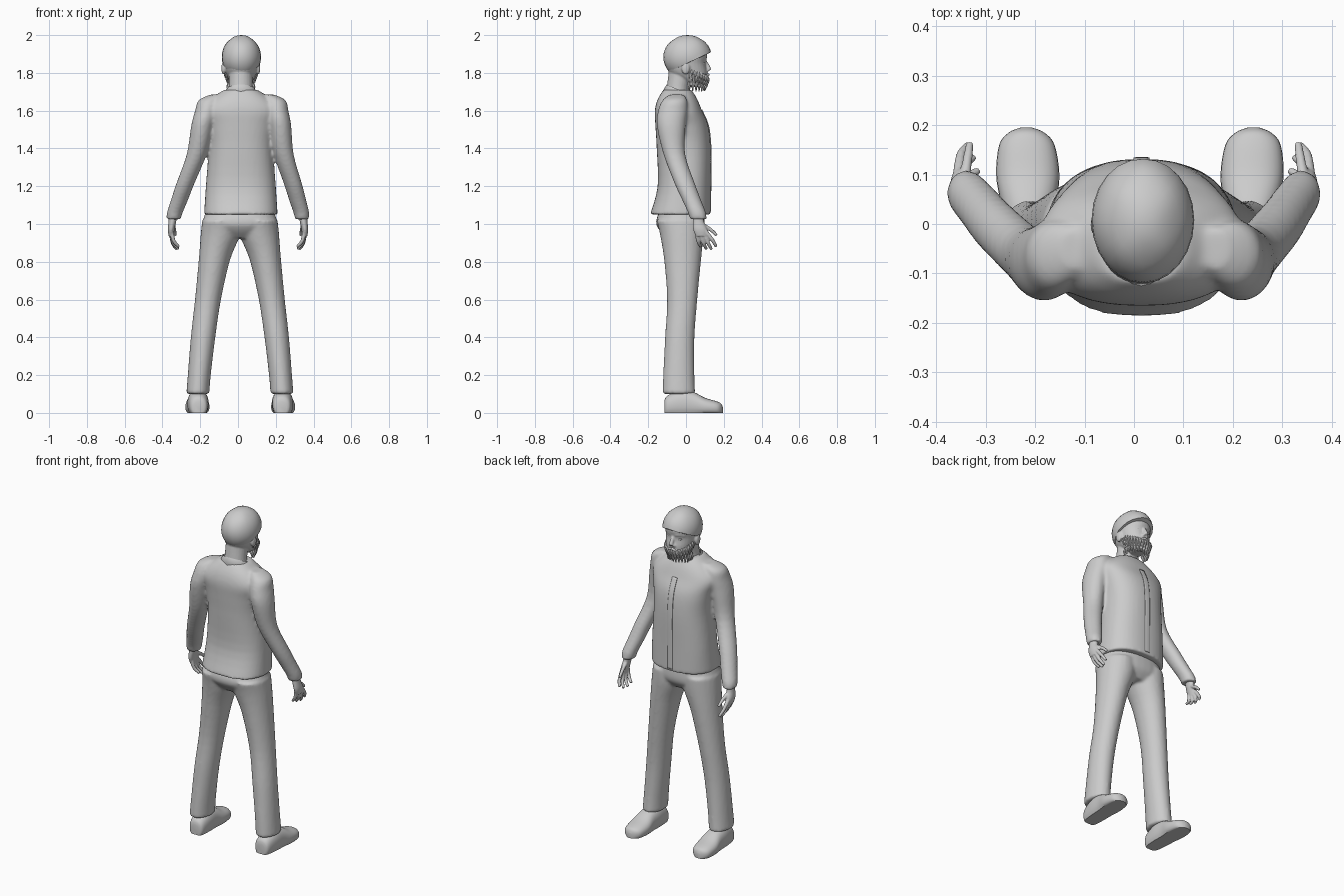
import bpy, bmesh, math, random
from mathutils import Vector, Matrix

random.seed(4)
if "Cube" in bpy.data.objects:
    bpy.data.objects.remove(bpy.data.objects["Cube"])

X, Y, Z = Vector((1, 0, 0)), Vector((0, 1, 0)), Vector((0, 0, 1))
MID = 0.015  # body centre line

grey = bpy.data.materials.new("plain grey")
grey.use_nodes = True
grey.diffuse_color = (0.6, 0.6, 0.6, 1)
grey.node_tree.nodes["Principled BSDF"].inputs["Base Color"].default_value = grey.diffuse_color


def resample(rows, steps):
    """Catmull-Rom interpolation of rows of numbers."""
    out = []
    for i in range(len(rows) - 1):
        a, b = rows[max(i - 1, 0)], rows[i]
        c, d = rows[i + 1], rows[min(i + 2, len(rows) - 1)]
        for k in range(steps):
            t = k / steps
            out.append([0.5 * (2 * q + (r - p) * t + (2 * p - 5 * q + 4 * r - s) * t * t
                               + (3 * q - p - 3 * r + s) * t ** 3)
                        for p, q, r, s in zip(a, b, c, d)])
    return out + [list(rows[-1])]


def loft(bm, rows, axis=None, power=2, sides=24, steps=4, floor=False):
    """Skin rings (x, y, z, rx, ry); without an axis the rings follow the path."""
    rows = resample(rows, steps)
    pts = [Vector(r[:3]) for r in rows]
    rings = []
    for i, row in enumerate(rows):
        ax = axis or (pts[min(i + 1, len(pts) - 1)] - pts[max(i - 1, 0)]).normalized()
        u = (X - ax * X.dot(ax)).normalized()
        v = ax.cross(u)
        ring = []
        for k in range(sides):
            c, s = math.cos(math.tau * k / sides), math.sin(math.tau * k / sides)
            p = pts[i] + u * math.copysign(abs(c) ** (2 / power), c) * row[3] \
                + v * math.copysign(abs(s) ** (2 / power), s) * row[4]
            if floor:
                p.z = max(p.z, 0)
            ring.append(bm.verts.new(p))
        rings.append(ring)
    for a, b in zip(rings, rings[1:]):
        for k in range(sides):
            n = (k + 1) % sides
            bm.faces.new((a[k], a[n], b[n], b[k]))
    bm.faces.new(rings[0][::-1])
    bm.faces.new(rings[-1])


def tube(bm, path, r0, r1, sides=10, steps=3):
    n = len(path) - 1
    radii = [r0 + (r1 - r0) * i / n for i in range(n + 1)]
    loft(bm, [(*p, r, r) for p, r in zip(path, radii)], None, 2, sides, steps)


def ball(bm, centre, size):
    bmesh.ops.create_uvsphere(bm, u_segments=24, v_segments=16, radius=1,
                              matrix=Matrix.Translation(centre) @ Matrix.Diagonal((*size, 1)))


def finish(name, bm, voxel=0, smooth=0, angle=50):
    bmesh.ops.recalc_face_normals(bm, faces=bm.faces)
    mesh = bpy.data.meshes.new(name)
    bm.to_mesh(mesh)
    bm.free()
    mesh.materials.append(grey)
    ob = bpy.data.objects.new(name, mesh)
    bpy.context.collection.objects.link(ob)
    bpy.ops.object.select_all(action='DESELECT')
    ob.select_set(True)
    bpy.context.view_layer.objects.active = ob
    bpy.ops.object.shade_smooth_by_angle(angle=math.radians(angle))
    if voxel:
        fuse = ob.modifiers.new("fuse", 'REMESH')
        fuse.mode, fuse.voxel_size, fuse.use_smooth_shade = 'VOXEL', voxel, True
        relax = ob.modifiers.new("relax", 'SMOOTH')
        relax.factor, relax.iterations = 0.5, smooth
    return ob


# shirt: torso and both sleeves fused together
bm = bmesh.new()
torso = [(1.05, -.03, .195, .16), (1.2, -.01, .185, .14), (1.4, -.012, .172, .143),
         (1.52, -.022, .185, .14), (1.6, -.04, .205, .125), (1.66, -.045, .16, .105),
         (1.71, -.045, .09, .075)]
loft(bm, [(MID, y, z, rx, ry) for z, y, rx, ry in torso], Z, 2.4, 40)
sleeve = [(1.685, .14, -.05, .03, .04), (1.655, .175, -.06, .055, .065), (1.6, .187, -.07, .06, .078),
          (1.52, .205, -.078, .06, .076), (1.37, .23, -.062, .053, .058), (1.21, .286, -.005, .048, .054),
          (1.12, .315, .033, .045, .05), (1.06, .335, .058, .042, .048), (1.025, .34, .065, .037, .044)]
for side in (-1, 1):
    loft(bm, [(side * x + .036 * (z - 1.05), y, z, rx, ry) for z, x, y, rx, ry in sleeve], Z)
shirt = finish("shirt", bm, .009, 6)

# trousers: hips and two legs
bm = bmesh.new()
hips = [(1.12, -.015, .16, .1), (1.02, -.03, .195, .128), (.97, -.025, .185, .118), (.925, -.02, .1, .08)]
loft(bm, [(.01, y, z, rx, ry) for z, y, rx, ry in hips], Z, 2.3, 32)
leg = [(1.02, .1, -.03, .1, .125), (.94, .104, -.022, .104, .115), (.81, .135, -.018, .083, .098),
       (.6, .169, -.02, .069, .08), (.4, .195, -.033, .065, .078), (.2, .215, -.038, .061, .083),
       (.1, .223, -.038, .061, .087)]
for side in (-1, 1):
    loft(bm, [(.01 + side * x, y, z, rx, ry) for z, x, y, rx, ry in leg], Z)
finish("trousers", bm, .009, 6)

# shoes: rings along the foot, flat underneath
shoe = [(-.115, .025, .06), (-.1, .045, .09), (-.03, .055, .12), (.04, .057, .11),
        (.1, .064, .08), (.16, .056, .062), (.185, .036, .05), (.195, .012, .03)]
for side, label in ((-1, "right"), (1, "left")):
    bm = bmesh.new()
    loft(bm, [(.012 + side * (.224 + .03 * y), y, h * .4, w, h * .6) for y, w, h in shoe],
         Y, 2.3, 28, 4, True)
    finish(label + "_shoe", bm)

# hands: flattened palm with thumb and four curled fingers
fingers = [[(.345, .08, 1.0), (.337, .13, .97), (.332, .163, .94)],
           [(.355, .1, .965), (.35, .14, .915), (.335, .16, .88)],
           [(.355, .088, .96), (.346, .117, .9), (.325, .135, .866)],
           [(.355, .074, .955), (.342, .092, .9), (.315, .108, .868)],
           [(.352, .058, .96), (.34, .064, .91), (.313, .078, .88)]]
palm = [(.342, .065, 1.05, .024, .028), (.348, .066, 1.01, .02, .03),
        (.354, .075, .97, .018, .037), (.354, .082, .935, .013, .03)]
for side, label in ((-1, "right"), (1, "left")):
    bm = bmesh.new()
    loft(bm, [(side * r[0], *r[1:]) for r in palm], Z)
    for path in fingers:
        tube(bm, [(side * x, y, z) for x, y, z in path], .012, .008)
    finish(label + "_hand", bm, .004, 3)

# head, nose, brow and ears on the neck
bm = bmesh.new()
skull = [(1.725, .055, .035, .04), (1.755, .045, .062, .064), (1.8, .013, .08, .1),
         (1.85, 0, .09, .105), (1.9, .002, .094, .11), (1.95, .005, .07, .085)]
loft(bm, [(MID + .002, y, z, rx, ry) for z, y, rx, ry in skull], Z, 2.1, 32)
neck = [(1.62, -.045, .085, .07), (1.7, -.045, .066, .06), (1.76, -.035, .063, .062), (1.82, -.02, .065, .07)]
loft(bm, [(MID, y, z, rx, ry) for z, y, rx, ry in neck], Z)
tube(bm, [(MID, .095, 1.87), (MID, .113, 1.84), (MID, .122, 1.813)], .008, .014)
for side in (-1, 1):
    ball(bm, (MID + side * .013, .11, 1.81), (.009, .011, .008))
    tube(bm, [(MID + side * .012, .101, 1.872), (MID + side * .035, .096, 1.876),
              (MID + side * .06, .076, 1.868)], .009, .007)
    ball(bm, (MID + side * .092, -.002, 1.825), (.011, .022, .034))
finish("head", bm, .005, 3)

# eyes and lips
bm = bmesh.new()
for side in (-1, 1):
    ball(bm, (MID + side * .034, .087, 1.85), (.015, .012, .009))
    ball(bm, (MID, .11, 1.768 + side * .004), (.022, .008, .005))
finish("eyes_and_lips", bm)

# hair: a cap cut by a sloping hairline
bm = bmesh.new()
ball(bm, (MID + .003, .008, 1.882), (.104, .128, .118))
cut = bmesh.ops.bisect_plane(bm, geom=bm.verts[:] + bm.edges[:] + bm.faces[:],
                             plane_co=(0, .13, 1.91), plane_no=(0, -.48, 1), clear_inner=True)
bmesh.ops.holes_fill(bm, edges=[e for e in cut["geom_cut"] if isinstance(e, bmesh.types.BMEdge)])
for v in bm.verts:  # slightly uneven waves
    v.co.z += .0025 * math.sin(60 * v.co.x) * math.cos(50 * v.co.y) * (v.co.z < 1.985)
finish("hair", bm)

# beard and moustache: rows of tapered locks around the jaw
bm = bmesh.new()
for row in range(3):
    count = 19 - 2 * row
    for i in range(count):
        f = 2 * i / (count - 1) - 1
        a = f * math.radians(100)
        out = Vector((math.sin(a), math.cos(a), 0))
        w = 1 - .1 * row
        top = Vector((MID + .073 * w * out.x, .03 + .078 * w * out.y,
                      1.782 - .018 * row + .045 * f * f * (row < 2)))
        drop = random.uniform(.034, .046)
        tube(bm, [top, top + out * .012 - Z * drop * .5, top + out * .007 - Z * drop], .011, .003, 6, 2)
for side in (-1, 1):
    tube(bm, [(MID, .116, 1.79), (MID + side * .02, .113, 1.784), (MID + side * .04, .099, 1.762)],
         .008, .004, 8)
finish("beard", bm)

# collar: folded band, open and pointed at the front
bm = bmesh.new()
inner, fold, outer = [], [], []
for i in range(33):
    f = i / 16 - 1
    a = f * math.radians(168)
    d = Vector((math.sin(a), -math.cos(a), 0))
    low = .5 - .5 * math.cos(a)
    tip = max(0, abs(f) - .7) * .16
    for ring, r, z in ((inner, .068, 1.7), (fold, .075, 1.735), (outer, .106, 1.69 - tip)):
        ring.append(bm.verts.new((MID + d.x * r, -.043 + d.y * r * .8 + low * (r - .06) * .5, z - .055 * low)))
for a, b in ((inner, fold), (fold, outer)):
    for k in range(32):
        bm.faces.new((a[k], a[k + 1], b[k + 1], b[k]))
collar = finish("collar", bm, angle=80)
thick = collar.modifiers.new("cloth", 'SOLIDIFY')
thick.thickness, thick.offset = .007, 0

# button placket laid onto the shirt front
bm = bmesh.new()
bmesh.ops.create_grid(bm, x_segments=4, y_segments=50, size=1,
                      matrix=Matrix.Translation((MID, .3, 1.335)) @ Matrix.Rotation(math.pi / 2, 4, 'X')
                      @ Matrix.Diagonal((.016, .27, 1, 1)))
placket = finish("placket", bm)
wrap = placket.modifiers.new("lay on shirt", 'SHRINKWRAP')
wrap.target, wrap.wrap_method, wrap.offset = shirt, 'PROJECT', .002
wrap.use_project_y, wrap.use_positive_direction, wrap.use_negative_direction = True, False, True
thick = placket.modifiers.new("cloth", 'SOLIDIFY')
thick.thickness, thick.offset = .004, 0
